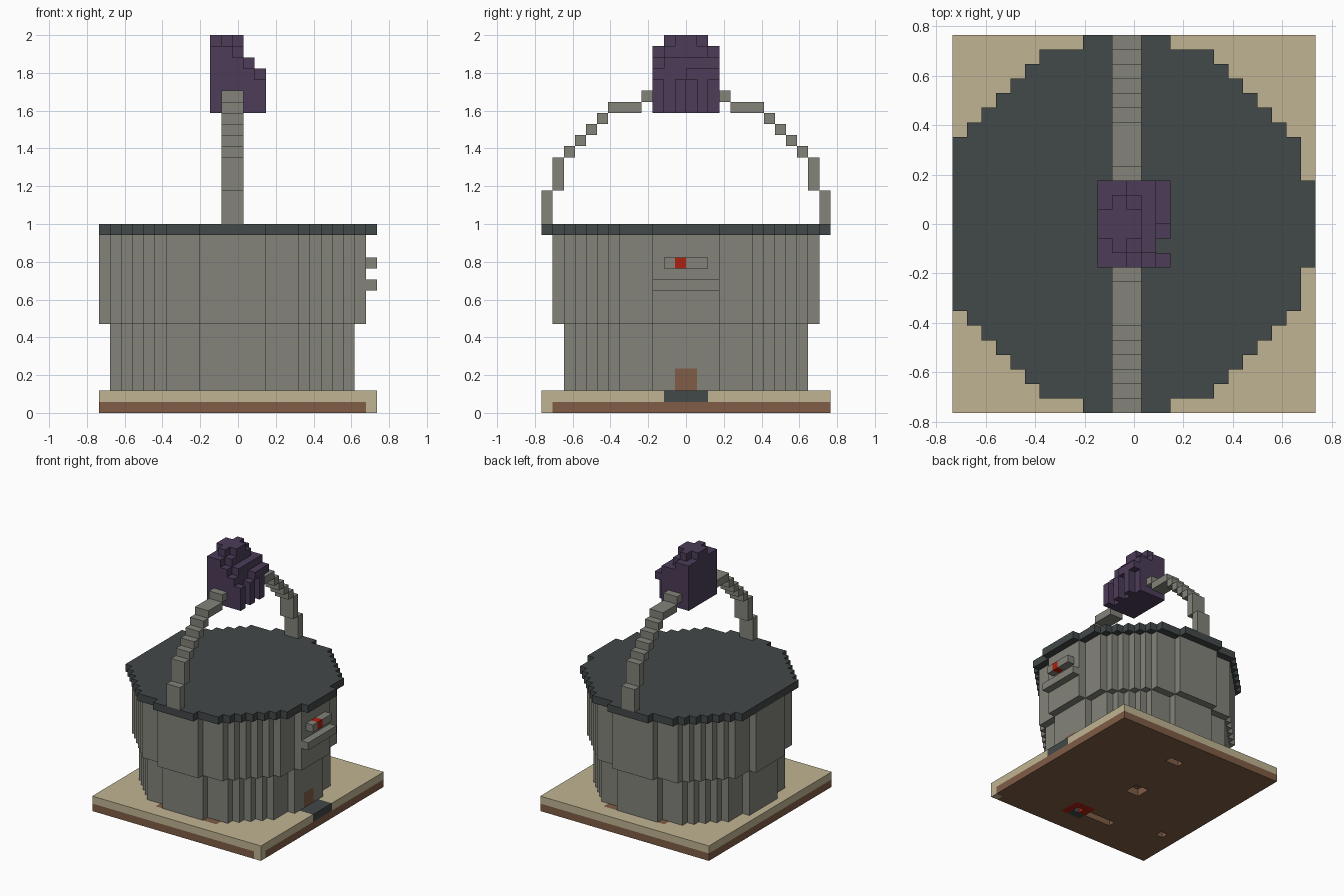
import bpy
import bmesh
import math
from mathutils import Vector

cube = bpy.data.objects.get("Cube")
if cube:
    bpy.data.objects.remove(cube, do_unlink=True)

# The whole model sits on a cubic grid of NX by NY by NZ cells
NX, NY, NZ = 25, 26, 34
U = 2 / NZ
MID_X, MID_Y = 12, 13          # axis of the round tower, in cells


def material(name, *rgb):
    lin = [((c / 255 + 0.055) / 1.055) ** 2.4 for c in rgb] + [1]
    m = bpy.data.materials.new(name)
    m.use_nodes = True
    m.diffuse_color = lin
    m.node_tree.nodes["Principled BSDF"].inputs["Base Color"].default_value = lin
    return m


stone = material("grey stone", 131, 131, 123)
slate = material("dark slate", 66, 72, 72)
sand = material("pale sand", 192, 180, 146)
wood = material("brown wood", 128, 93, 70)
purple = material("dark purple", 76, 60, 88)
red = material("red", 172, 32, 16)


def box(i0, i1, j0, j1, k0, k1):
    """Set of cells in a half-open block."""
    return {(i, j, k) for i in range(i0, i1)
            for j in range(j0, j1) for k in range(k0, k1)}


def build(name, cells, mat):
    """Skin a set of cells with its outer faces and merge the flat ones."""
    bm = bmesh.new()
    corners = {}

    def vert(p):
        if p not in corners:
            corners[p] = bm.verts.new(((p[0] - NX / 2) * U, (p[1] - NY / 2) * U, p[2] * U))
        return corners[p]

    for c in sorted(cells):
        for axis in range(3):
            a, b = (axis + 1) % 3, (axis + 2) % 3
            for side in (0, 1):
                n = list(c)
                n[axis] += 2 * side - 1
                if tuple(n) in cells:
                    continue
                loop = []
                for da, db in ((0, 0), (1, 0), (1, 1), (0, 1)):
                    p = list(c)
                    p[axis] += side
                    p[a] += da
                    p[b] += db
                    loop.append(vert(tuple(p)))
                bm.faces.new(loop if side else loop[::-1])
    bmesh.ops.dissolve_limit(bm, angle_limit=math.radians(1),
                             verts=bm.verts[:], edges=bm.edges[:])
    bmesh.ops.triangulate(bm, faces=[f for f in bm.faces if len(f.verts) > 4])
    me = bpy.data.meshes.new(name)
    bm.to_mesh(me)
    bm.free()
    me.materials.append(mat)
    ob = bpy.data.objects.new(name, me)
    bpy.context.collection.objects.link(ob)
    return ob


def disc(radius, k0, k1):
    """Stepped round slab: two broad flats, then a diagonal staircase."""
    cells = set()
    for row in range(radius):
        if row < 3:
            half = radius
        elif row < 6:
            half = radius - 1
        elif row < radius - 1:
            half = radius + 4 - row
        else:
            half = 3
        if row >= 6 and row < radius - 1:
            half = radius - 1 - (row - 5)
        for j in (MID_Y + row, MID_Y - 1 - row):
            cells |= box(MID_X - half, MID_X + half, j, j + 1, k0, k1)
    return {c for c in cells if 0 <= c[0] < NX}


# Base: earth layer with small pits underneath, sand layer above
pits = (box(9, 13, 4, 5, 0, 1) | box(14, 15, 4, 5, 0, 1) | box(12, 14, 21, 22, 0, 1)
        | box(11, 13, 12, 14, 0, 1) | box(2, 3, 6, 7, 0, 1))
patch = box(13, 16, 3, 6, 0, 1) - pits
patch_slate = box(13, 15, 3, 4, 0, 1)
corner = box(NX - 1, NX, 0, 1, 0, 1)
doorstep = box(23, NX, 11, 15, 1, 2)
build("earth_layer", box(0, NX, 0, NY, 0, 1) - pits - patch - corner, wood)
build("underside_patch", patch - patch_slate, red)
build("underside_patch_dark", patch_slate, slate)
build("sand_layer", (box(0, NX, 0, NY, 1, 2) | corner) - doorstep
      - box(8, 17, 2, 24, 1, 2), sand)
build("inner_floor", box(8, 17, 2, 24, 1, 2), wood)
build("doorstep", doorstep, slate)

# Tower: narrow lower wall, wider upper wall, roof slab
door = box(22, 23, 12, 14, 2, 4)
build("lower_wall", disc(11, 2, 8) - door, stone)
build("door", door, wood)
build("upper_wall", disc(12, 8, 16), stone)
build("roof", disc(13, 16, 17), slate)

# Balcony with a rail and a red marker
marker = box(24, 25, 12, 13, 13, 14)
build("balcony_floor", box(24, 25, 10, 16, 11, 12), stone)
build("balcony_rail", box(24, 25, 11, 15, 13, 14) - marker, stone)
build("balcony_marker", marker, red)

# Stepped arch over the roof: (distance from middle, depth, bottom, top)
steps = [(12, 1, 17, 20), (11, 1, 20, 23), (4, 3, 27, 28), (3, 1, 28, 29)]
steps += [(10 - n, 1, 23 + n, 24 + n) for n in range(4)]
for side in ("left", "right"):
    arm = set()
    for d, depth, k0, k1 in steps:
        j = MID_Y + d if side == "left" else MID_Y - d - depth
        arm |= box(11, 13, j, j + depth, k0, k1)
    build("arch_" + side, arm, stone)

# Hanging hooded bundle with a ragged front
bundle = (box(10, 13, 10, 16, 27, 32) | box(10, 12, 10, 16, 32, 33)
          | box(12, 13, 11, 15, 32, 33)
          | box(13, 14, 10, 16, 27, 31) | box(13, 14, 11, 16, 31, 32)
          | box(14, 15, 13, 16, 30, 31))
for j in (10, 12, 14):
    bundle |= box(14, 15, j, j + 1, 27, 30)
bundle |= box(11, 12, 11, 15, 33, 34) | box(10, 13, 12, 14, 33, 34)
build("hooded_bundle", bundle, purple)
